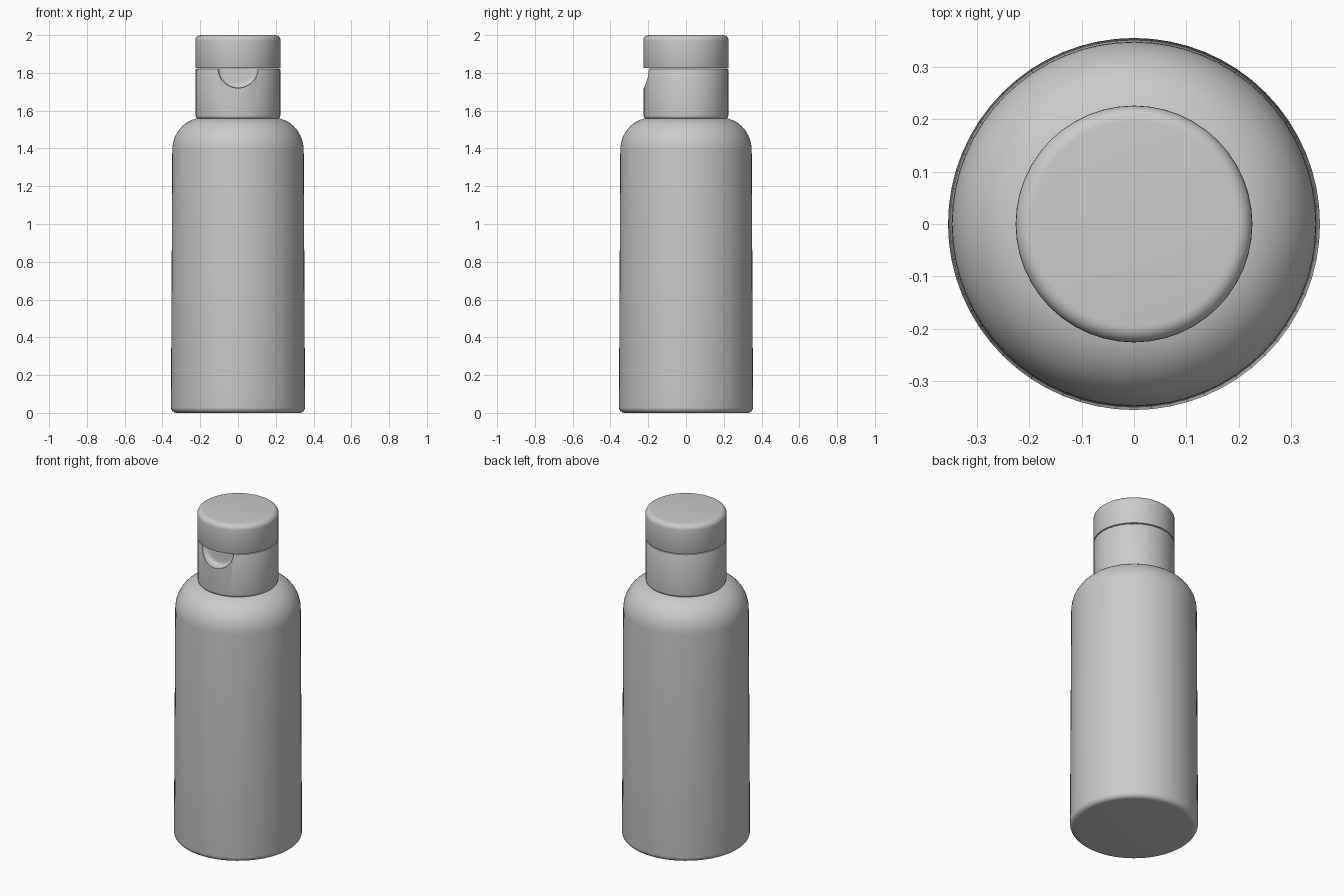
import bpy, bmesh, math

if "Cube" in bpy.data.objects:
    bpy.data.objects.remove(bpy.data.objects["Cube"])


def lathe(name, profile, segments):
    """Revolve (radius, height) points around z; ends at radius 0 close the shape."""
    bm = bmesh.new()
    verts = [bm.verts.new((r, 0, z)) for r, z in profile]
    edges = [bm.edges.new(pair) for pair in zip(verts, verts[1:])]
    bmesh.ops.spin(bm, geom=verts + edges, axis=(0, 0, 1), cent=(0, 0, 0),
                   angle=2 * math.pi, steps=segments, use_merge=True)
    bmesh.ops.remove_doubles(bm, verts=bm.verts, dist=1e-5)
    bmesh.ops.recalc_face_normals(bm, faces=bm.faces)
    mesh = bpy.data.meshes.new(name)
    bm.to_mesh(mesh)
    bm.free()
    obj = bpy.data.objects.new(name, mesh)
    bpy.context.collection.objects.link(obj)
    return obj


def arc(cr, cz, rad_r, rad_z, start, end, steps=6):
    """Elliptical arc in the (radius, height) plane, angles in degrees."""
    angles = [math.radians(start + (end - start) * i / steps) for i in range(steps + 1)]
    return [(cr + rad_r * math.cos(a), cz + rad_z * math.sin(a)) for a in angles]


def smooth(obj):
    bpy.ops.object.select_all(action='DESELECT')
    obj.select_set(True)
    bpy.context.view_layer.objects.active = obj
    bpy.ops.object.shade_smooth_by_angle(angle=math.radians(35))


# Bottle body: slight taper, domed shoulder, short neck hidden in the cap
body = lathe("bottle_body",
             [(0, 0)] + arc(0.325, 0.03, 0.03, 0.03, -90, 0)
             + arc(0.188, 1.39, 0.16, 0.172, 0, 84, 12)
             + [(0.2, 1.575), (0, 1.575)], 64)

# Cap base with softened lower edge
base = lathe("cap_base",
             [(0, 1.555)] + arc(0.204, 1.575, 0.02, 0.02, -90, 0)
             + arc(0.219, 1.817, 0.005, 0.005, 0, 90, 2) + [(0, 1.822)], 48)

# Flip lid with rounded top edge
lid = lathe("flip_lid",
            [(0, 1.825)] + arc(0.221, 1.83, 0.005, 0.005, -90, 0, 2)
            + arc(0.196, 1.97, 0.03, 0.03, 0, 90) + [(0, 2.0)], 48)

# Thumb notch: rounded-end cylinder pointing forward, cut from the cap base
cutter = lathe("notch_cutter",
               [(0, 0.178)] + arc(0.083, 0.203, 0.025, 0.025, -90, 0)
               + [(0.108, 0.3), (0, 0.3)], 48)
cutter.rotation_euler.x = math.pi / 2
cutter.location.z = 1.828
cutter.hide_render = True

cut = base.modifiers.new("thumb_notch", 'BOOLEAN')
cut.operation = 'DIFFERENCE'
cut.solver = 'EXACT'
cut.object = cutter
bpy.context.view_layer.objects.active = base
bpy.ops.object.modifier_apply(modifier=cut.name)
bpy.data.objects.remove(cutter)

for part in (body, base, lid):
    smooth(part)
